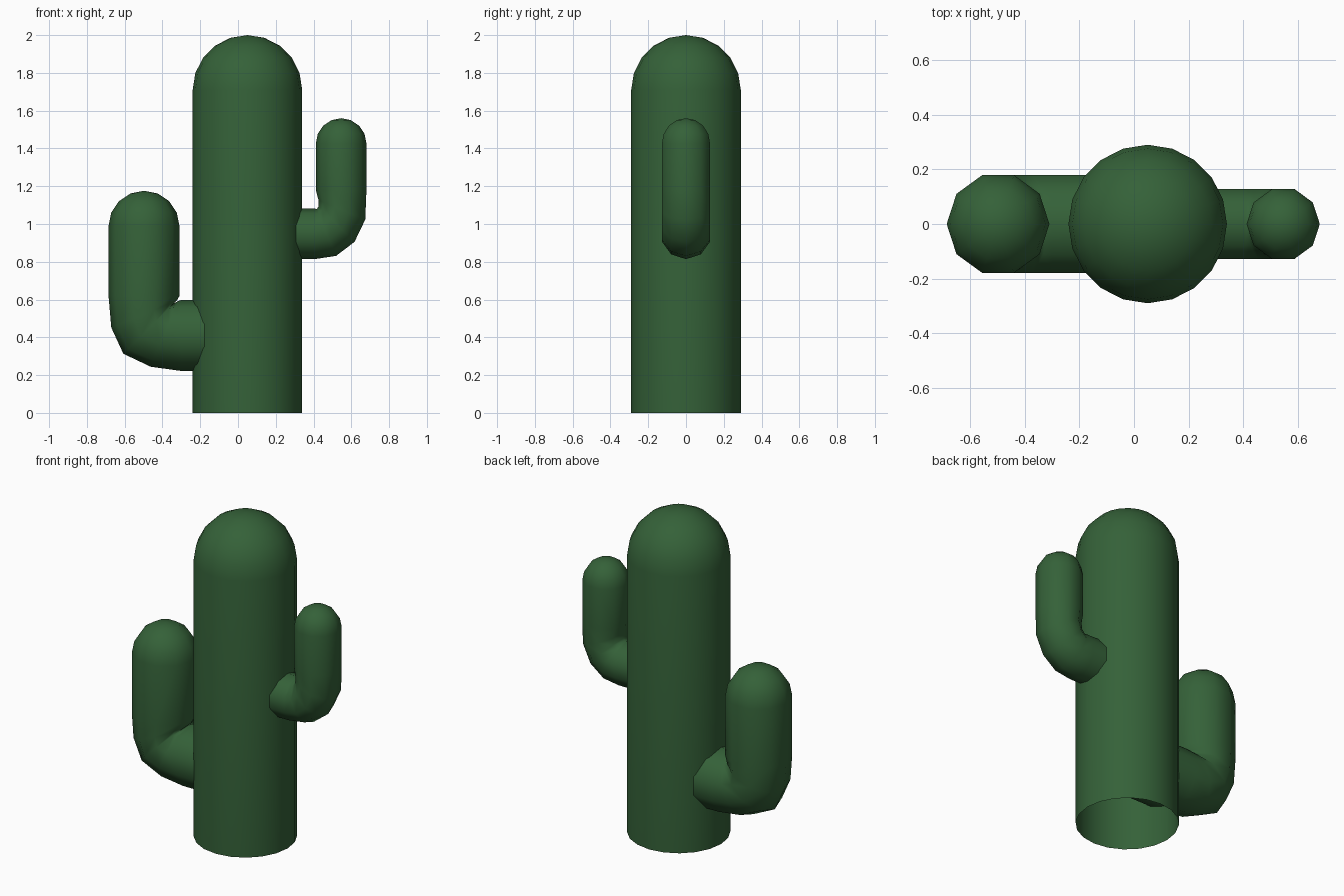
import bpy, bmesh
from math import sin, cos, pi, radians

if "Cube" in bpy.data.objects:
    bpy.data.objects.remove(bpy.data.objects["Cube"])

green = bpy.data.materials.new("cactus_green")
green.diffuse_color = (0.035, 0.12, 0.04, 1)
green.use_nodes = True
green.node_tree.nodes["Principled BSDF"].inputs["Base Color"].default_value = green.diffuse_color


def stem(name, path, radius, sides, side=1, cap_rings=4):
    """Sweep a polygon along (x, z, heading in degrees) in the XZ plane, with a round tip."""
    rings = [(x, z, radians(a), radius) for x, z, a in path]
    tx, tz, _ = path[-1]
    for i in range(1, cap_rings):
        t = i / cap_rings * pi / 2
        rings.append((tx, tz + radius * sin(t), pi / 2, radius * cos(t)))
    bm = bmesh.new()
    loops = []
    for x, z, a, r in rings:
        nx, nz = -side * sin(a), cos(a)
        loop = []
        for k in range(sides):
            t = 2 * pi * k / sides
            loop.append(bm.verts.new((x + r * cos(t) * nx, r * sin(t), z + r * cos(t) * nz)))
        loops.append(loop)
    for lo, hi in zip(loops, loops[1:]):
        for k in range(sides):
            j = (k + 1) % sides
            bm.faces.new((lo[k], lo[j], hi[j], hi[k]))
    tip = bm.verts.new((tx, 0, tz + radius))
    for k in range(sides):
        bm.faces.new((loops[-1][k], loops[-1][(k + 1) % sides], tip))
    bmesh.ops.recalc_face_normals(bm, faces=bm.faces)
    for f in bm.faces:
        f.smooth = True
    mesh = bpy.data.meshes.new(name)
    bm.to_mesh(mesh)
    bm.free()
    mesh.materials.append(green)
    obj = bpy.data.objects.new(name, mesh)
    bpy.context.collection.objects.link(obj)
    return obj


# Trunk, open at the bottom
stem("trunk", [(0.05, 0, 90), (0.05, 1.71, 90)], 0.29, 20, cap_rings=5)

# Low thick arm on the left
stem("left_arm", [(0.05, 0.41, 0), (-0.30, 0.41, 0), (-0.39, 0.418, 22.5),
                  (-0.474, 0.446, 45), (-0.497, 0.523, 67.5),
                  (-0.4975, 0.62, 90), (-0.4975, 0.988, 90)], 0.188, 10, side=-1)

# High thin arm on the right
stem("right_arm", [(0.05, 0.948, 0), (0.405, 0.948, 0), (0.468, 0.955, 22.5),
                   (0.522, 1.0, 45), (0.55, 1.075, 67.5),
                   (0.546, 1.18, 90), (0.546, 1.426, 90)], 0.134, 10)
